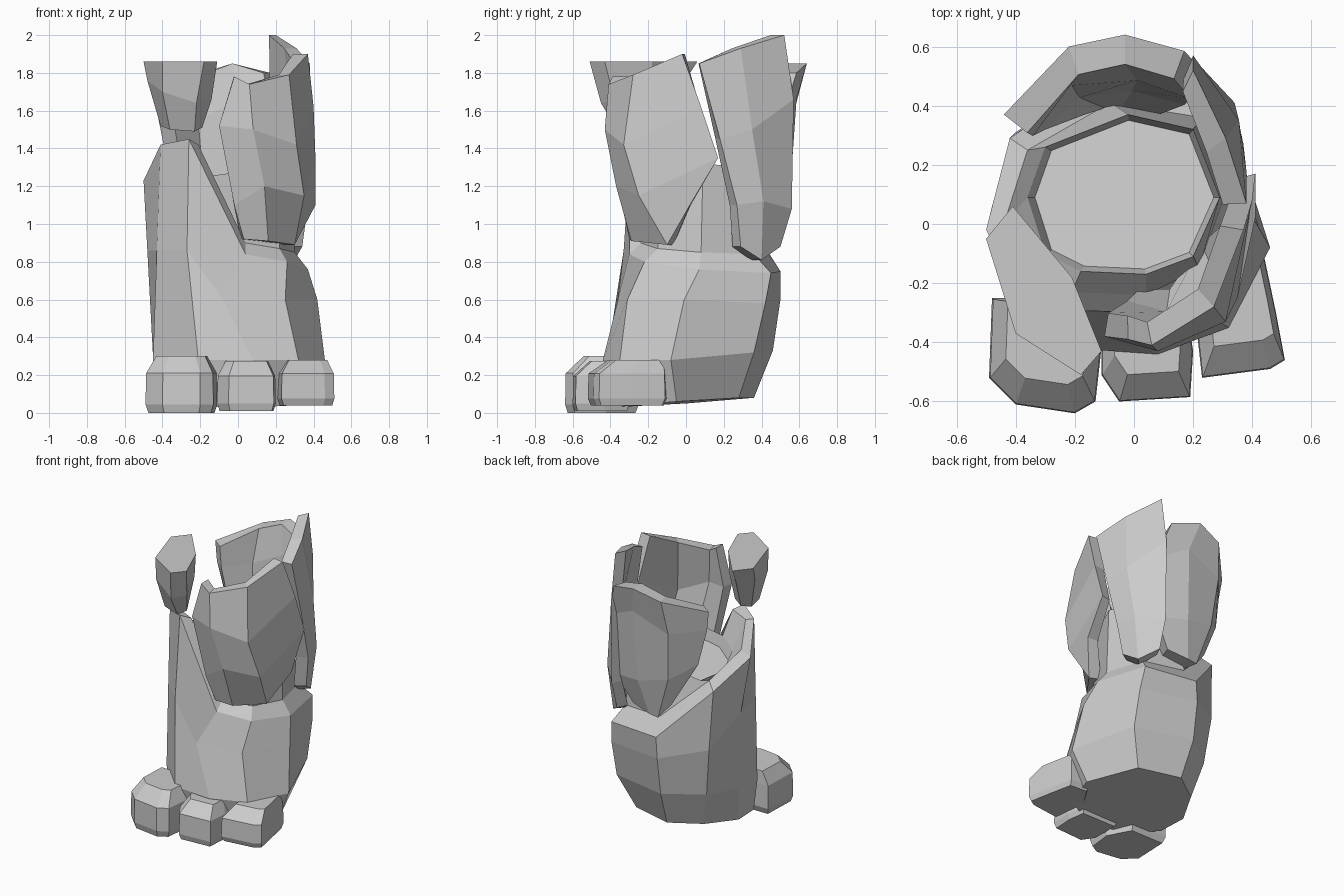
import bpy, bmesh
from mathutils import Vector


def finish(name, bm):
    bmesh.ops.remove_doubles(bm, verts=bm.verts, dist=0.0005)
    bmesh.ops.recalc_face_normals(bm, faces=bm.faces)
    me = bpy.data.meshes.new(name)
    bm.to_mesh(me)
    bm.free()
    ob = bpy.data.objects.new(name, me)
    bpy.context.collection.objects.link(ob)
    return ob


def loft(name, rings):
    """Closed loft through rings of equal point count, capped at both ends."""
    bm = bmesh.new()
    vs = [[bm.verts.new(p) for p in r] for r in rings]
    n = len(vs[0])
    for a, b in zip(vs, vs[1:]):
        for i in range(n):
            j = (i + 1) % n
            bm.faces.new((a[i], a[j], b[j], b[i]))
    bm.faces.new(vs[0])
    bm.faces.new(vs[-1])
    return finish(name, bm)


def plate(name, cols, thick):
    """Curved stone slab: outer grid of columns, inner copy pulled toward the leg axis."""
    bm = bmesh.new()
    axis = Vector((-0.03, 0.05, 0))

    def inner(p):
        p = Vector(p)
        d = Vector((p.x - axis.x, p.y - axis.y, 0)).normalized()
        return p - d * thick

    out = [[bm.verts.new(p) for p in c] for c in cols]
    inn = [[bm.verts.new(inner(p)) for p in c] for c in cols]
    nc, nr = len(cols), len(cols[0])
    for g in (out, inn):
        for i in range(nc - 1):
            for j in range(nr - 1):
                bm.faces.new((g[i][j], g[i + 1][j], g[i + 1][j + 1], g[i][j + 1]))
    edge = ([(i, 0) for i in range(nc)] + [(nc - 1, j) for j in range(1, nr)]
            + [(i, nr - 1) for i in range(nc - 2, -1, -1)]
            + [(0, j) for j in range(nr - 2, 0, -1)])
    for (a, b), (c, d) in zip(edge, edge[1:] + edge[:1]):
        bm.faces.new((out[a][b], out[c][d], inn[c][d], inn[a][b]))
    return finish(name, bm)


def toe(name, foot, z0, z1):
    """Chamfered stone toe from its footprint, its top set back from the tip."""
    cx = sum(p[0] for p in foot) / len(foot)
    cy = sum(p[1] for p in foot) / len(foot)
    h = z1 - z0
    rings = [[(cx + (x - cx) * s, cy + (y - cy) * s + dy, z0 + h * t) for x, y in foot]
             for s, t, dy in ((0.92, 0, 0), (1, 0.15, 0), (0.98, 0.70, 0), (0.72, 1, .05))]
    return loft(name, rings)


# shin block: rim is high at the front left and low at the right and back
base = [(-.40, -.20, .04), (-.22, -.38, .03), (.10, -.38, .03), (.30, -.28, .04), (.36, -.05, .06),
        (.20, .28, .08), (-.10, .36, .08), (-.30, .22, .07), (-.42, .0, .05)]
low = [(-.45, -.17, .28), (-.21, -.42, .28), (.08, -.44, .28), (.32, -.35, .28), (.46, -.08, .28),
       (.30, .36, .32), (-.12, .46, .33), (-.36, .28, .32), (-.45, .05, .3)]
mid = [(-.43, -.18, .86), (-.27, -.33, .86), (-.08, -.36, .6), (.25, -.31, .6), (.42, -.01, .6),
       (.30, .42, .58), (-.12, .50, .6), (-.40, .31, .66), (-.48, .06, .86)]
rim = [(-.41, -.19, 1.42), (-.26, -.29, 1.45), (.04, -.30, .84), (.26, -.22, .80), (.37, .07, .76),
       (.28, .45, .74), (-.11, .50, .75), (-.42, .29, 1.08), (-.50, -.02, 1.23)]
lip = [(-.37, -.15, 1.42), (-.21, -.23, 1.42), (.04, -.24, .90), (.22, -.15, .87), (.30, .08, .85),
       (.23, .36, .84), (-.08, .41, .86), (-.36, .25, 1.13), (-.44, .00, 1.28)]
top = [(-.30, -.10, 1.20), (-.18, -.16, 1.25), (.04, -.17, 1.28), (.20, -.11, 1.31), (.29, .09, 1.32),
       (.20, .32, 1.30), (-.02, .37, 1.22), (-.30, .26, 1.12), (-.36, .09, 1.14)]
floor = [(x * .93, .09 + (y - .09) * .93, z - .08) for x, y, z in top]
loft("shin_block", [base, low, mid, rim, lip, top, floor])

# three toes
toe("toe_left", [(-.48, -.25), (-.49, -.52), (-.40, -.61), (-.20, -.64), (-.13, -.60),
                 (-.11, -.42), (-.20, -.25)], 0, .30)
toe("toe_middle", [(-.11, -.30), (-.11, -.51), (-.05, -.60), (.19, -.585), (.20, -.43), (.18, -.30)], .01, .275)
toe("toe_right", [(.20, -.25), (.23, -.52), (.46, -.49), (.51, -.46), (.48, -.30), (.44, -.11), (.30, -.10)], .04, .28)

# front left wedge, narrowing downward
loft("front_left_slab", [
    [(-.50, -.05, 1.86), (-.40, -.37, 1.86), (-.18, -.51, 1.86), (-.11, -.43, 1.86),
     (-.21, -.18, 1.86), (-.41, .06, 1.86)],
    [(-.48, -.10, 1.76), (-.40, -.36, 1.70), (-.22, -.45, 1.64), (-.14, -.38, 1.66),
     (-.22, -.18, 1.70), (-.39, -.01, 1.75)],
    [(-.41, -.16, 1.52), (-.36, -.32, 1.50), (-.23, -.36, 1.49), (-.19, -.31, 1.51),
     (-.25, -.20, 1.52), (-.36, -.11, 1.53)]])

# armour slabs around the top
plate("front_right_slab", [
    [(-.02, -.39, 1.78), (-.10, -.38, 1.52), (-.02, -.34, 1.10), (.03, -.30, .92)],
    [(.06, -.41, 1.74), (.08, -.43, 1.50), (.14, -.37, 1.20), (.16, -.29, .91)],
    [(.27, -.28, 1.79), (.31, -.33, 1.42), (.35, -.25, 1.15), (.30, -.10, .89)],
    [(.37, -.02, 1.90), (.40, .08, 1.62), (.41, .17, 1.35), (.41, .02, 1.10)]], .08)
plate("back_right_slab", [
    [(.38, .07, 1.85), (.38, .18, 1.45), (.37, .27, 1.10), (.34, .29, .88)],
    [(.31, .29, 1.93), (.355, .35, 1.50), (.34, .41, 1.12), (.30, .40, .81)],
    [(.20, .52, 2.00), (.20, .57, 1.66), (.20, .56, 1.08), (.20, .50, .88)]], .08)
plate("back_slab", [
    [(.17, .585, 1.80), (.24, .51, 1.55), (.22, .49, 1.12), (.10, .46, .93)],
    [(-.03, .64, 1.85), (.02, .585, 1.66), (.00, .55, 1.15), (-.05, .49, .90)],
    [(-.22, .60, 1.79), (-.25, .56, 1.55), (-.22, .52, 1.20), (-.12, .49, .89)],
    [(-.44, .37, 1.69), (-.42, .36, 1.55), (-.37, .39, 1.30), (-.21, .46, 1.0)]], .10)
